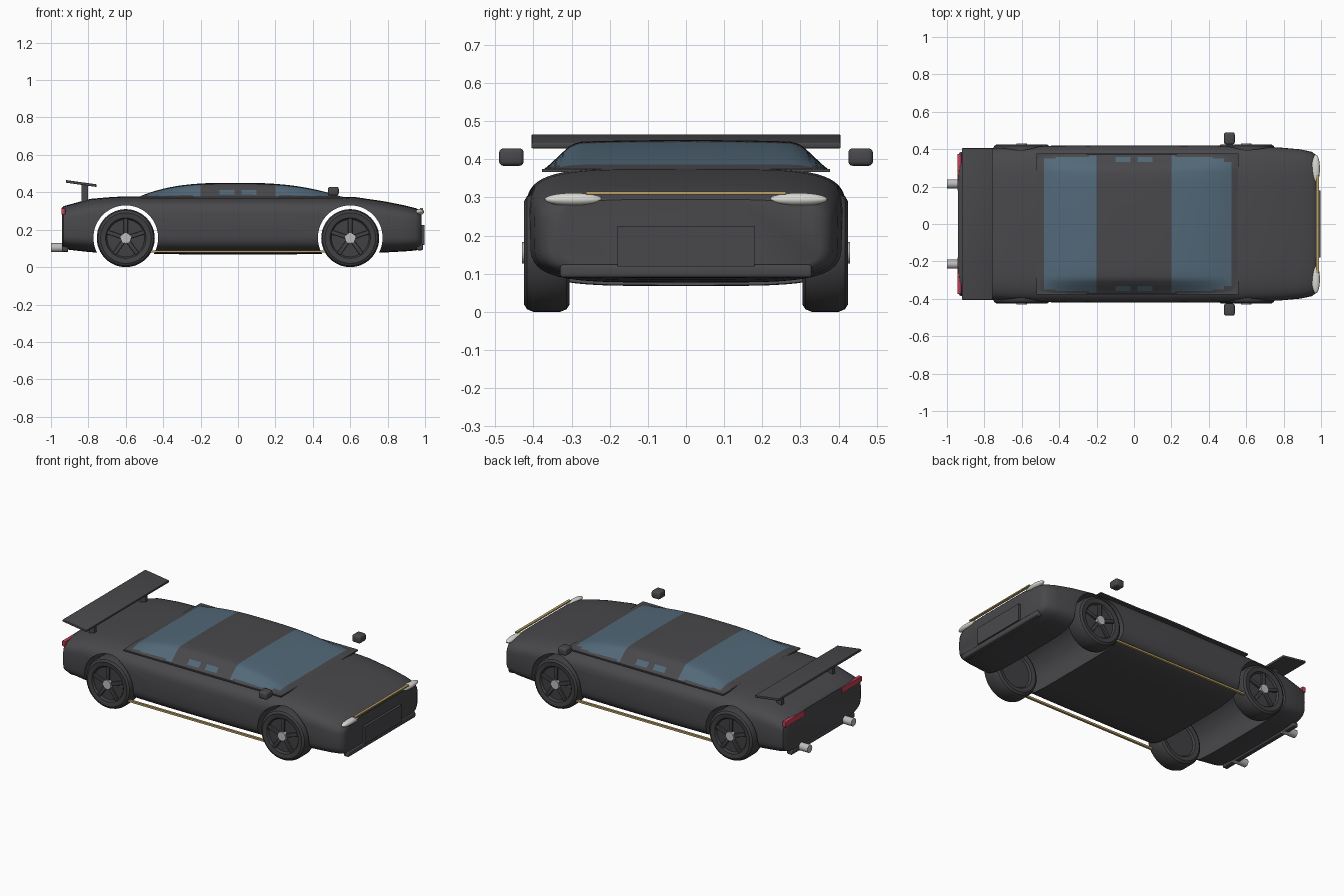
import bpy, bmesh, math
from mathutils import Matrix, Vector

if "Cube" in bpy.data.objects:
    bpy.data.objects.remove(bpy.data.objects["Cube"])

def mat(name, rgb):
    m = bpy.data.materials.new(name)
    m.diffuse_color = (*rgb, 1)
    m.use_nodes = True
    m.node_tree.nodes["Principled BSDF"].inputs["Base Color"].default_value = m.diffuse_color
    return m

PAINT = mat("dark_paint", (0.066, 0.064, 0.070))
RUBBER = mat("dark_rubber", (0.052, 0.052, 0.056))
GLASS = mat("blue_glass", (0.085, 0.14, 0.19))
GOLD = mat("gold_trim", (0.48, 0.35, 0.13))
LAMP = mat("white_lamp", (0.70, 0.70, 0.66))
METAL = mat("silver_metal", (0.50, 0.50, 0.50))
RED = mat("red_lamp", (0.55, 0.05, 0.09))

def finish(name, bm, *mats, angle=35):
    bmesh.ops.recalc_face_normals(bm, faces=bm.faces)
    me = bpy.data.meshes.new(name)
    bm.to_mesh(me)
    bm.free()
    ob = bpy.data.objects.new(name, me)
    bpy.context.collection.objects.link(ob)
    for m in mats:
        me.materials.append(m)
    bpy.ops.object.select_all(action='DESELECT')
    bpy.context.view_layer.objects.active = ob
    ob.select_set(True)
    bpy.ops.object.shade_smooth_by_angle(angle=math.radians(angle))
    return ob

def box(name, c, size, m, bevel=0.0, rot=None):
    bm = bmesh.new()
    bmesh.ops.create_cube(bm, size=1, matrix=Matrix.Diagonal((*size, 1)))
    if bevel:
        bmesh.ops.bevel(bm, geom=bm.edges[:], offset=bevel, segments=3, profile=0.5, affect='EDGES')
    bmesh.ops.transform(bm, verts=bm.verts, matrix=Matrix.Translation(c) @ (rot or Matrix()))
    return finish(name, bm, m)

def cyl(name, c, r, depth, axis, m, seg=32):
    bm = bmesh.new()
    rot = Matrix.Rotation(math.pi / 2, 4, 'X' if axis == 'Y' else 'Y')
    bmesh.ops.create_cone(bm, cap_ends=True, segments=seg, radius1=r, radius2=r, depth=depth,
                          matrix=Matrix.Translation(c) @ rot)
    return finish(name, bm, m)

def spow(v, p):
    return math.copysign(abs(v) ** p, v)

# Body: loft of rounded sections (x, half width, bottom, top)
stations = [(-.94, .365, .105, .318), (-.932, .382, .098, .326), (-.90, .392, .092, .335),
            (-.79, .403, .080, .365), (-.66, .412, .074, .376), (-.5, .418, .070, .378),
            (-.2, .421, .068, .378), (.2, .421, .068, .378), (.5, .419, .070, .378),
            (.63, .416, .073, .374), (.78, .409, .078, .352), (.89, .399, .084, .330),
            (.95, .386, .089, .315), (.972, .370, .094, .305), (.982, .35, .102, .295)]
bm = bmesh.new()
N, rings = 56, []
for x, w, z0, z1 in stations:
    ring = []
    for i in range(N):
        a = 2 * math.pi * i / N
        ring.append(bm.verts.new((x, w * spow(math.cos(a), 2 / 4.5),
                                  (z0 + z1) / 2 + (z1 - z0) / 2 * spow(math.sin(a), 2 / 4.5))))
    rings.append(ring)
for p, q in zip(rings, rings[1:]):
    for i in range(N):
        bm.faces.new((p[i], p[(i + 1) % N], q[(i + 1) % N], q[i]))
bm.faces.new(rings[0])
bm.faces.new(rings[-1])
body = finish("body", bm, PAINT)

# Wheel arches cut right through the body
for wx in (-.6, .6):
    cutter = cyl("arch_cutter", (wx, 0, .157), .173, 1.2, 'Y', PAINT, 64)
    mod = body.modifiers.new("arch", 'BOOLEAN')
    mod.operation, mod.solver, mod.object = 'DIFFERENCE', 'EXACT', cutter
    bpy.context.view_layer.objects.active = body
    bpy.ops.object.modifier_apply(modifier=mod.name)
    bpy.data.objects.remove(cutter)
bpy.ops.object.select_all(action='DESELECT')
body.select_set(True)
bpy.ops.object.shade_smooth_by_angle(angle=math.radians(35))

# Cabin: domed grid, windows chosen by position
half = [(1, 0), (.975, .09), (.95, .19), (.93, .28), (.88, .5), (.82, .77), (.78, .88),
        (.73, .94), (.6, .965), (.35, .985)]
section = half + [(0, 1)] + [(-t, h) for t, h in reversed(half)]
bm = bmesh.new()
rows = []
for i in range(55):
    x = -.52 + .02 * i
    h = .079 * max(0, 1 - (abs(x) / (.54 if x < 0 else .565)) ** (3 if x < 0 else 2.5))
    rows.append([bm.verts.new((x, .376 * t, .372 + h * f)) for t, f in section])
for p, q in zip(rows, rows[1:]):
    for j in range(len(section) - 1):
        f = bm.faces.new((p[j], p[j + 1], q[j + 1], q[j]))
        c = f.calc_center_median()
        screen = .2 < abs(c.x) and -.485 < c.x < .525 and c.z > .382
        side = (-.1 < c.x < -.02 or .02 < c.x < .1) and .384 < c.z < .408
        f.material_index = int(screen or side)
finish("cabin", bm, PAINT, GLASS)
box("cabin_base", (.02, 0, .371), (1.08, .756, .008), PAINT)

# Wheels: turned tyre with recessed rim, five spokes and a hub
tyre = [(0, -.045), (.10, -.045), (.108, -.056), (.135, -.060), (.148, -.052), (.155, -.035),
        (.155, .035), (.148, .052), (.135, .060), (.108, .056), (.10, .045), (0, .045)]
for wx, end in ((-.6, "rear"), (.6, "front")):
    for s, side in ((-1, "right"), (1, "left")):
        tag = f"{end}_{side}"
        c = Vector((wx, s * .365, .155))
        bm = bmesh.new()
        vs = [bm.verts.new((r, y, 0)) for r, y in tyre]
        es = [bm.edges.new(e) for e in zip(vs, vs[1:])]
        bmesh.ops.spin(bm, geom=vs + es, cent=(0, 0, 0), axis=(0, 1, 0),
                       angle=2 * math.pi, steps=48)
        bmesh.ops.remove_doubles(bm, verts=bm.verts, dist=1e-5)
        bmesh.ops.translate(bm, verts=bm.verts, vec=c)
        finish(f"{tag}_wheel", bm, RUBBER)
        for k in range(5):
            rot = Matrix.Rotation(2 * math.pi * k / 5, 4, 'Y')
            box(f"{tag}_spoke_{k + 1}", c + Vector((0, s * .05, 0)) + rot @ Vector((0, 0, .055)),
                (.022, .014, .10), RUBBER, .003, rot)
        cyl(f"{tag}_hub", c + Vector((0, s * .055, 0)), .028, .02, 'Y', METAL, 24)

# Paired parts
for s, side in ((-1, "right"), (1, "left")):
    box(f"{side}_mirror", (.51, s * .458, .406), (.058, .065, .046), PAINT, .012)
    box(f"{side}_sill_strip", (0, s * .402, .083), (.94, .014, .012), GOLD)
    box(f"{side}_tail_light", (-.934, s * .277, .298), (.022, .195, .034), RED, .003)
    box(f"{side}_wing_support", (-.82, s * .25, .395), (.036, .022, .10), PAINT)
    cyl(f"{side}_exhaust", (-.955, s * .215, .104), .024, .09, 'X', METAL, 24)
    bm = bmesh.new()
    bmesh.ops.create_uvsphere(bm, u_segments=32, v_segments=16, radius=1,
                              matrix=Matrix.Translation((.972, s * .295, .295))
                              @ Matrix.Diagonal((.022, .076, .017, 1)))
    finish(f"{side}_headlight", bm, LAMP)

# Rear wing, nose details and bumpers
box("rear_wing", (-.838, 0, .447), (.166, .81, .014), PAINT, .003,
    Matrix.Rotation(math.radians(8), 4, 'Y'))
box("nose_strip", (.982, 0, .312), (.016, .525, .008), GOLD)
box("nose_panel", (.985, 0, .172), (.024, .36, .106), PAINT)
box("front_lip", (.972, 0, .107), (.034, .66, .034), PAINT, .008)
box("rear_bumper", (-.925, 0, .098), (.034, .62, .028), PAINT, .006)
